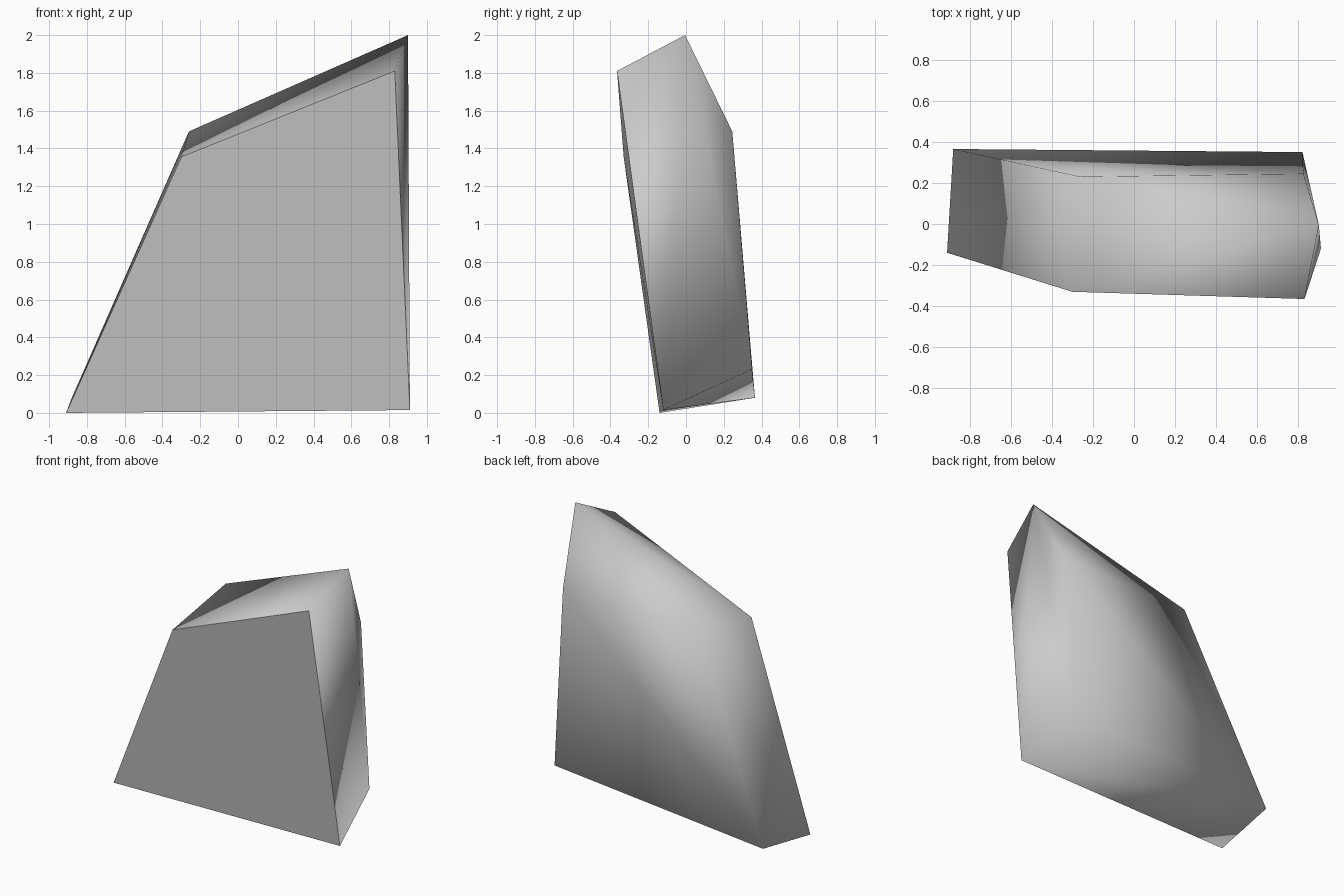
import bpy
import bmesh

# Remove the default cube only
cube = bpy.data.objects.get("Cube")
if cube:
    bpy.data.objects.remove(cube, do_unlink=True)

# Stone colour
stone = bpy.data.materials.new("grey_stone")
stone.use_nodes = True
grey = (0.6, 0.6, 0.6, 1.0)
stone.diffuse_color = grey
stone.node_tree.nodes["Principled BSDF"].inputs["Base Color"].default_value = grey

# Corners of the broken chunk: flat front slab, then the rounded back
front = [(-0.91, -0.14, 0.0), (0.91, -0.12, 0.015),
         (0.83, -0.365, 1.81), (-0.30, -0.33, 1.355)]
back = [(-0.88, 0.365, 0.08), (0.82, 0.35, 0.23),
        (0.825, 0.245, 1.49), (-0.26, 0.23, 1.49), (0.90, -0.005, 2.0)]

# Convex shell around the corners
bm = bmesh.new()
front_verts = [bm.verts.new(p) for p in front]
for p in back:
    bm.verts.new(p)
bmesh.ops.convex_hull(bm, input=bm.verts[:])
bmesh.ops.recalc_face_normals(bm, faces=bm.faces[:])

# Smooth everywhere, with a crisp rim around the front slab
front_set = set(front_verts)
front_faces = {f for f in bm.faces if all(v in front_set for v in f.verts)}
for f in bm.faces:
    f.smooth = True
for e in bm.edges:
    e.smooth = sum(f in front_faces for f in e.link_faces) != 1

# Merge the slab's triangles into one flat face
inner = [e for e in bm.edges if all(f in front_faces for f in e.link_faces)]
bmesh.ops.dissolve_edges(bm, edges=inner, use_verts=False)
for f in bm.faces:
    if len(f.verts) == 4:
        f.smooth = False

mesh = bpy.data.meshes.new("stone_chunk")
bm.to_mesh(mesh)
bm.free()
mesh.materials.append(stone)
chunk = bpy.data.objects.new("stone_chunk", mesh)
bpy.context.collection.objects.link(chunk)
